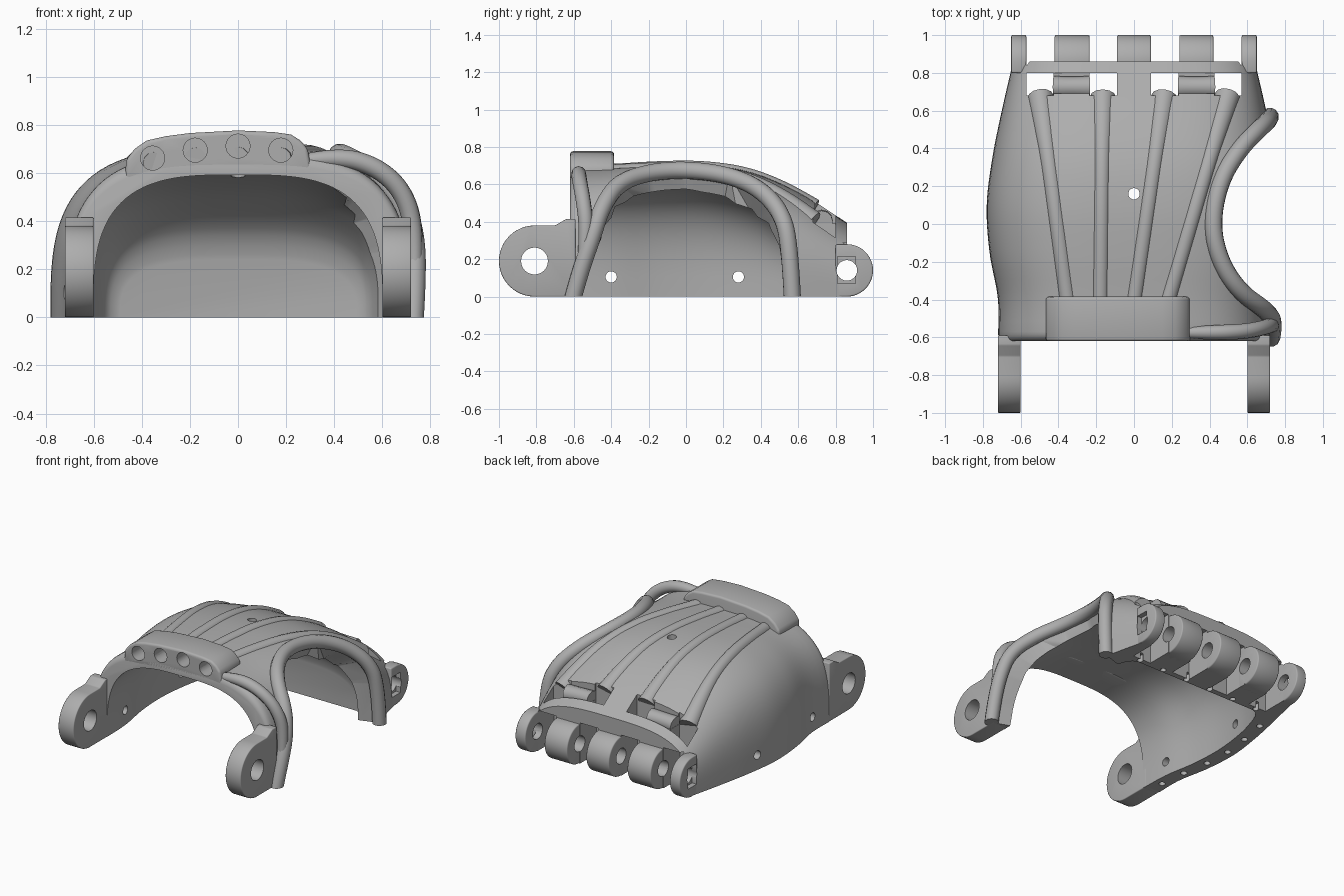
import bpy, bmesh, math
from mathutils import Vector

cube = bpy.data.objects.get("Cube")
if cube:
    bpy.data.objects.remove(cube)

grey = bpy.data.materials.new("plain grey")
grey.use_nodes = True
grey.diffuse_color = (0.42, 0.42, 0.42, 1)
grey.node_tree.nodes["Principled BSDF"].inputs["Base Color"].default_value = grey.diffuse_color
N = 3.2  # squareness of the arch section


def make(name, bm):
    bmesh.ops.recalc_face_normals(bm, faces=bm.faces)
    mesh = bpy.data.meshes.new(name)
    bm.to_mesh(mesh)
    bm.free()
    mesh.materials.append(grey)
    obj = bpy.data.objects.new(name, mesh)
    bpy.context.collection.objects.link(obj)
    return obj


def bake(obj):
    graph = bpy.context.evaluated_depsgraph_get()
    mesh = bpy.data.meshes.new_from_object(obj.evaluated_get(graph))
    obj.modifiers.clear()
    obj.data = mesh


def cut(obj, cutters, keep=False):
    for c in cutters:
        mod = obj.modifiers.new("cut", 'BOOLEAN')
        mod.operation, mod.solver, mod.object = 'DIFFERENCE', 'EXACT', c
    bake(obj)
    if not keep:
        for c in cutters:
            bpy.data.objects.remove(c)


def bevel(obj, width):
    mod = obj.modifiers.new("bevel", 'BEVEL')
    mod.width, mod.segments, mod.limit_method = width, 3, 'ANGLE'
    bake(obj)


def loft(name, rings):
    bm = bmesh.new()
    loops = [[bm.verts.new(p) for p in r] for r in rings]
    for a, b in zip(loops, loops[1:]):
        for i in range(len(a)):
            j = (i + 1) % len(a)
            bm.faces.new((a[i], a[j], b[j], b[i]))
    bm.faces.new(loops[0])
    bm.faces.new(loops[-1])
    return make(name, bm)


def box(x0, x1, y0, y1, z0, z1):
    return loft("cutter", [[(x, y0, z0), (x, y1, z0), (x, y1, z1), (x, y0, z1)] for x in (x0, x1)])


def rod(axis, centre, r, half):
    d = Vector(axis)
    u = Vector((0, 0, 1)) if d.z == 0 else Vector((1, 0, 0))
    v = d.cross(u)
    c = Vector(centre)
    ring = [u * r * math.cos(t) + v * r * math.sin(t) for t in [math.tau * i / 24 for i in range(24)]]
    return loft("cutter", [[c + d * s + p for p in ring] for s in (-half, half)])


def slab_x(name, profile, x0, x1):
    return loft(name, [[(x, y, z) for y, z in profile] for x in (x0, x1)])


def arc(cy, cz, r, a0, a1, n=24):
    return [(cy + r * math.cos(math.radians(a0 + (a1 - a0) * i / n)),
             cz + r * math.sin(math.radians(a0 + (a1 - a0) * i / n))) for i in range(n + 1)]


def tube(name, pts, radii):
    cu = bpy.data.curves.new(name, 'CURVE')
    cu.dimensions, cu.bevel_depth, cu.bevel_resolution = '3D', 1, 4
    cu.use_fill_caps, cu.resolution_u = True, 8
    sp = cu.splines.new('NURBS')
    sp.points.add(len(pts) - 1)
    sp.use_endpoint_u, sp.order_u = True, 3
    for p, co, r in zip(sp.points, pts, radii):
        p.co, p.radius = (*co, 1), r
    tmp = bpy.data.objects.new(name, cu)
    bpy.context.collection.objects.link(tmp)
    mesh = bpy.data.meshes.new_from_object(tmp.evaluated_get(bpy.context.evaluated_depsgraph_get()))
    bpy.data.objects.remove(tmp)
    mesh.materials.clear()
    mesh.materials.append(grey)
    obj = bpy.data.objects.new(name, mesh)
    bpy.context.collection.objects.link(obj)
    return obj


def sample(rows, y):
    """Smooth (width, height) between rows of (y, width, height)."""
    k = max(0, min(len(rows) - 2, sum(r[0] <= y for r in rows) - 1))
    a, b = rows[k], rows[k + 1]
    p, q = rows[max(k - 1, 0)], rows[min(k + 2, len(rows) - 1)]
    d = b[0] - a[0]
    t = (y - a[0]) / d
    out = []
    for i in (1, 2):
        m0 = (b[i] - p[i]) / (b[0] - p[0]) * d
        m1 = (q[i] - a[i]) / (q[0] - a[0]) * d
        out.append((2*t**3 - 3*t*t + 1) * a[i] + (t**3 - 2*t*t + t) * m0
                   + (3*t*t - 2*t**3) * b[i] + (t**3 - t*t) * m1)
    return out


def section(y, w, h, floor, n=48):
    ring = [(w, y, floor)] if floor else []
    for i in range(n + 1):
        c, s = math.cos(math.pi * i / n), math.sin(math.pi * i / n)
        ring.append((math.copysign(abs(c) ** (2 / N), c) * w, y, max(s, 0) ** (2 / N) * h if i < n else 0))
    return ring + ([(-w, y, floor)] if floor else [])


OUTER = [(-.62, .72, .685), (-.4, .72, .69), (-.15, .765, .705), (.1, .78, .705),
         (.35, .75, .665), (.6, .70, .56), (.86, .64, .395)]
INNER = [(-.7, .60, .59), (-.4, .61, .60), (-.15, .65, .61), (.1, .66, .60),
         (.35, .63, .53), (.5, .59, .44), (.58, .56, .37), (.62, .53, .30), (.635, .49, .24)]


def top(x, y):
    w, h = sample(OUTER, y)
    return h * (1 - min(abs(x) / w, 1) ** N) ** (1 / N)


# Shell with a rounded front rim
rings = []
for y in [-.62, -.613, -.6, -.585] + [-.57 + 1.43 * i / 26 for i in range(27)]:
    w, h = sample(OUTER, y)
    t = max(0, -.57 - y)
    r = .05 - math.sqrt(max(0, .05 ** 2 - t * t))
    rings.append(section(y, w - r * .3, h - r, 0))
shell = loft("palm_shell", rings)
hollow = loft("cutter", [section(y, *sample(INNER, y), -.1)
                         for y in [-.7 + 1.28 * i / 26 for i in range(27)] + [.6, .62, .63, .635]])
cut(shell, [hollow])

# Thumb opening: a ruled surface through the rim line, crossing the wall squarely
RIM = [(.725, -.61, -.03), (.735, -.57, .12), (.735, -.50, .32), (.69, -.45, .48), (.56, -.36, .61),
       (.455, -.2, .665), (.41, 0, .68), (.455, .23, .65), (.56, .40, .575), (.67, .51, .45),
       (.72, .555, .28), (.72, .57, -.03)]
line = [Vector(p) for p in RIM]
line = [line[0] - Vector((0, 0, .2))] + line + [line[-1] - Vector((0, 0, .2))]
bm = bmesh.new()
tip, far = bm.verts.new((.28, 0, .1)), bm.verts.new((1.8, 0, .2))
inner, outer = [], []
for p in line:
    t = max(0, p.z / .67) ** 3
    d = Vector((-.36 + .26 * t, -.2 * p.y, -.28 * t))
    inner.append(bm.verts.new(p + d))
    outer.append(bm.verts.new(p - d * 1.2))
for i in range(len(line)):
    j = (i + 1) % len(line)
    bm.faces.new((tip, inner[i], inner[j]))
    bm.faces.new((inner[i], outer[i], outer[j], inner[j]))
    bm.faces.new((far, outer[j], outer[i]))
cut(shell, [make("cutter", bm)])
rim = tube("thumb_rim", RIM, [.047] * len(RIM))
bead = tube("front_bead", [(.28, -.575, .65), (.42, -.575, .67), (.58, -.57, .625), (.69, -.55, .52),
                           (.735, -.53, .36), (.735, -.55, .2)], [.03, .04, .04, .04, .04, .03])
below = box(-1, 1, -1, 1, -.3, 0)
cut(rim, [below])

# Finger slots and windows at the back, with a recess between each pair
cutters = []
for s in (-1, 1):
    for a, b in ((.09, .235), (.425, .57)):
        x0, x1 = sorted((s * a, s * b))
        cutters += [box(x0, x1, .68, .80, -.1, .7), box(x0, x1, .675, 1.1, -.1, .29)]
    x0, x1 = sorted((s * .23, s * .43))
    cutters.append(box(x0, x1, .69, .80, .39, .7))
# Vent, side holes and blind stitching holes along the bottom
cutters.append(rod((0, 0, 1), (0, .16, .7), .03, .2))
for y in (-.4, .28):
    cutters.append(rod((1, 0, 0), (-.7, y, .105), .03, .2))
for i in range(6):
    cutters.append(rod((0, 0, 1), (-.5 + .2 * i, .658, 0), .02, .05))
    y = -.5 + .2 * i
    cutters.append(rod((0, 0, 1), (.055 - sample(OUTER, y)[0], y, 0), .022, .05))
cut(shell, cutters)

# Tendon guide bar across the front
outline = [(-.47, .57), (-.465, .655), (-.43, .70), (-.38, .735), (-.3, .753), (-.2, .766), (0, .777),
           (.15, .77), (.22, .76), (.26, .735), (.29, .70), (.31, .585), (0, .605)]
bar = loft("tendon_bar", [[(x, y, z) for x, z in outline] for y in (-.62, -.385)])
bevel(bar, .015)
drills = [rod((0, 1, 0), (x, -.55, z), .05, .14)
          for x, z in ((-.355, .662), (-.178, .695), (0, .712), (.178, .695))]
cut(bar, drills, keep=True)
cut(shell, drills)

# Tendon ridges, half sunk, that flare towards the windows
ridges = []
for i, (x0, x1) in enumerate(((-.35, -.495), (-.178, -.165), (0, .16), (.178, .495))):
    pts, rad = [], []
    for k in range(12):
        t = k / 11
        flare = max(0, (t - .7) / .3)
        y = -.41 + 1.085 * t
        x = x0 + (x1 - x0) * t
        pts.append((x, y, top(x, y) - .026 - .03 * flare))
        rad.append(.045 + .023 * flare)
    ridges.append(tube("tendon_ridge_%d" % (i + 1), pts, rad))

# Rounded bridges between the windows
bridges = [tube("window_bridge", [(s * .236, .725, .405), (s * .33, .725, .41), (s * .424, .725, .40)],
                [.06, .05, .06]) for s in (-1, 1)]

# Wrist lugs
lug_outline = [(-.59, .415), (-.64, .415), (-.70, .38)] + arc(-.81, .19, .19, 90, 270) + [(-.59, 0)]
lugs = []
for s, name in ((-1, "right_wrist_lug"), (1, "left_wrist_lug")):
    lug = slab_x(name, lug_outline, s * .60, s * .72)
    bevel(lug, .006)
    cut(lug, [rod((1, 0, 0), (s * .66, -.81, .19), .072, .2)])
    lugs.append(lug)

# Finger knuckles on one pin line
knuckle_outline = [(.80, 0)] + arc(.86, .14, .14, -90, 90) + [(.80, .28)]
knuckles = []
for x0, x1 in ((-.65, -.57), (-.42, -.235), (-.09, .09), (.24, .42), (.57, .65)):
    k = slab_x("finger_knuckle", knuckle_outline, x0, x1)
    bevel(k, .008)
    knuckles.append(k)
pin = rod((1, 0, 0), (0, .86, .14), .055, 1)
pockets = [box(a, b, .81, .905, .07, .215) for a, b in ((-.8, -.615), (.615, .8))]
for obj in knuckles + [shell]:
    cut(obj, [pin] + pockets, keep=True)
for c in [pin] + pockets:
    bpy.data.objects.remove(c)

# Smooth shading with sharp edges kept
bpy.ops.object.select_all(action='DESELECT')
for obj in [shell, rim, bead, bar] + ridges + bridges + lugs + knuckles:
    obj.select_set(True)
    bpy.context.view_layer.objects.active = obj
bpy.ops.object.shade_smooth_by_angle(angle=math.radians(35))
